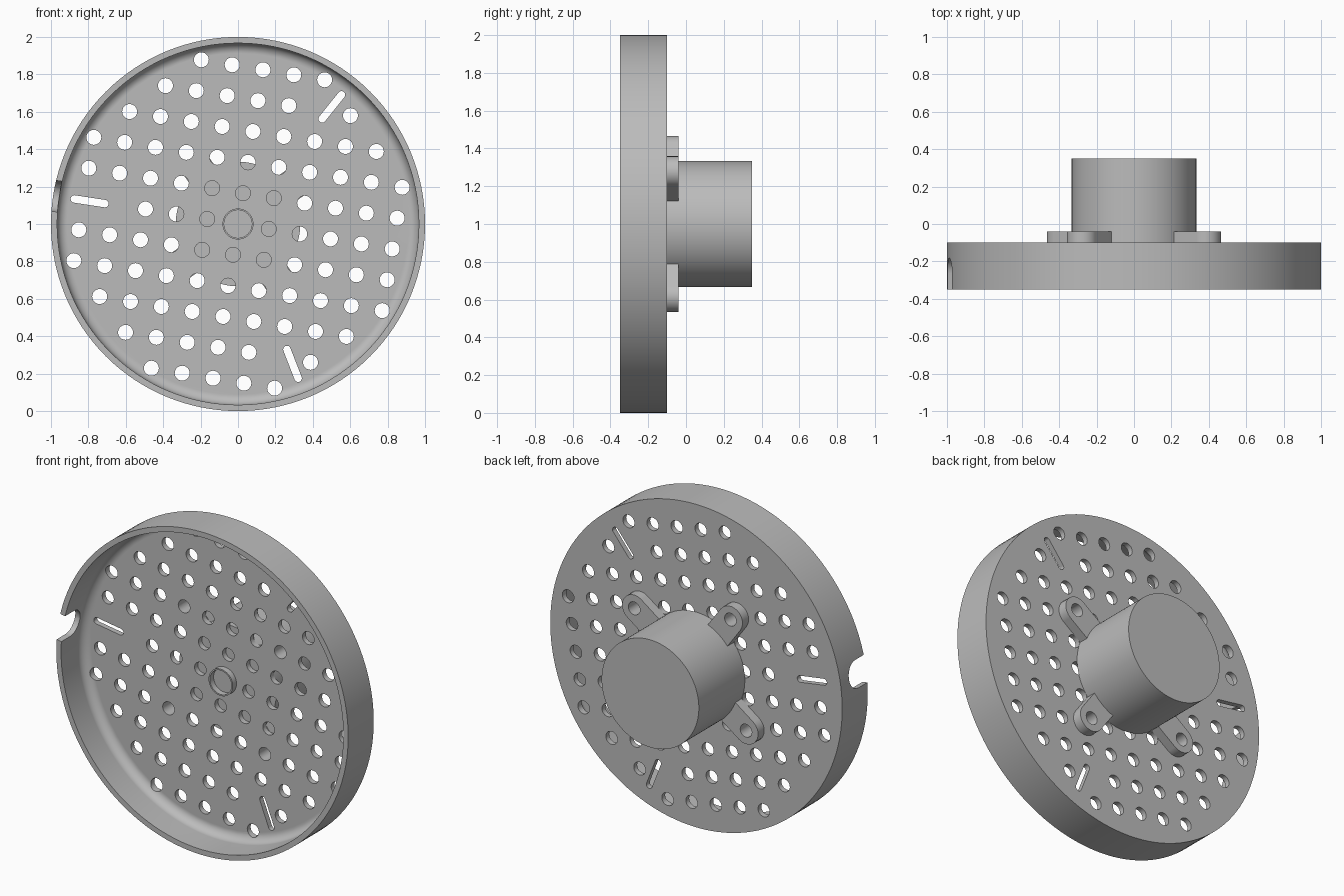
import bpy, bmesh
from math import sin, cos, pi, radians, sqrt
from mathutils import Vector, Matrix

if "Cube" in bpy.data.objects:
    bpy.data.objects.remove(bpy.data.objects["Cube"], do_unlink=True)

grey = bpy.data.materials.new("plain grey")
grey.use_nodes = True
grey.diffuse_color = (0.5, 0.5, 0.5, 1)
grey.node_tree.nodes["Principled BSDF"].inputs["Base Color"].default_value = (0.5, 0.5, 0.5, 1)

CENTRE = Vector((0, 0, 1))
TILT = radians(-9.2)       # rotation of the hole grid and the lugs
PITCH = 0.167
HOLE = 0.04


def finish(bm, name):
    bmesh.ops.recalc_face_normals(bm, faces=bm.faces)
    mesh = bpy.data.meshes.new(name)
    bm.to_mesh(mesh)
    bm.free()
    obj = bpy.data.objects.new(name, mesh)
    bpy.context.collection.objects.link(obj)
    mesh.materials.append(grey)
    return obj


def activate(obj):
    bpy.ops.object.select_all(action='DESELECT')
    obj.select_set(True)
    bpy.context.view_layer.objects.active = obj


def smooth(obj):
    activate(obj)
    bpy.ops.object.shade_smooth_by_angle(angle=radians(30))
    obj.modifiers.new("even shading", 'WEIGHTED_NORMAL').keep_sharp = True


def revolve(name, profile, steps=128, closed=False):
    """Spin (radius, y) points around the y axis through the centre."""
    bm = bmesh.new()
    verts = [bm.verts.new((r, y, 1)) for r, y in profile]
    edges = [bm.edges.new(p) for p in zip(verts, verts[1:])]
    if closed:
        edges.append(bm.edges.new((verts[-1], verts[0])))
    bmesh.ops.spin(bm, geom=verts + edges, cent=CENTRE, axis=(0, 1, 0),
                   angle=2 * pi, steps=steps, use_duplicate=False)
    bmesh.ops.remove_doubles(bm, verts=bm.verts, dist=1e-4)
    bmesh.ops.dissolve_limit(bm, angle_limit=radians(0.3), verts=bm.verts, edges=bm.edges)
    return finish(bm, name)


def prism(bm, outline, y0, y1):
    """Extrude a closed (x, z) outline, measured from the centre, along y."""
    face = bm.faces.new([bm.verts.new((x, y0, z + 1)) for x, z in outline])
    new = bmesh.ops.extrude_face_region(bm, geom=[face])["geom"]
    moved = [v for v in new if isinstance(v, bmesh.types.BMVert)]
    bmesh.ops.translate(bm, vec=(0, y1 - y0, 0), verts=moved)


def capsule(start, end, radius, angle, steps=12):
    """Rounded bar lying along a radius at the given angle."""
    arc = [-pi / 2 + pi * k / steps for k in range(steps + 1)]
    pts = [(end + radius * cos(a), radius * sin(a)) for a in arc]
    pts += [(start - radius * cos(a), -radius * sin(a)) for a in arc]
    return [(x * cos(angle) - z * sin(angle), x * sin(angle) + z * cos(angle)) for x, z in pts]


def circle(x, z, radius, steps=24):
    return [(x + radius * cos(2 * pi * k / steps), z + radius * sin(2 * pi * k / steps))
            for k in range(steps)]


def cut(obj, bm):
    cutter = finish(bm, "cutter")
    cutter.hide_render = True
    mod = obj.modifiers.new("cut", 'BOOLEAN')
    mod.operation, mod.solver, mod.object = 'DIFFERENCE', 'EXACT', cutter
    activate(obj)
    bpy.ops.object.modifier_apply(modifier=mod.name)
    bpy.data.objects.remove(cutter, do_unlink=True)


# Shallow dish with a rounded inner corner
WALL, FLOOR, FILLET = 0.967, -0.133, 0.055
corner = [(WALL - FILLET + FILLET * sin(a), FLOOR - FILLET + FILLET * cos(a))
          for a in (pi / 2 * k / 8 for k in range(9))]
dish = revolve("perforated_dish",
               [(0, FLOOR)] + corner + [(WALL, -0.35), (1, -0.35), (1, -0.1), (0, -0.1)])

# Grid of round holes, left out where the slots and the hub sit
holes = bmesh.new()
skipped = {(0, 0), (-5, 0), (-4, 0), (2, 4), (2, -4)}
for i in range(-5, 6):
    for j in range(-5, 6):
        if i * i + j * j < 30 and (i, j) not in skipped:
            x = PITCH * (i * cos(TILT) - j * sin(TILT))
            z = PITCH * (i * sin(TILT) + j * cos(TILT))
            prism(holes, circle(x, z, HOLE), -0.2, -0.05)

# Three radial slots
for k in range(3):
    prism(holes, capsule(0.72, 0.885, 0.02, radians(51.3 + 120 * k)), -0.2, -0.05)
cut(dish, holes)

# Rounded cable notch in the rim
notch = bmesh.new()
outline = capsule(-0.5, -0.265, 0.083, 0)
prism(notch, [(x, z - 1) for x, z in outline], 0, 0.2)
bmesh.ops.transform(notch, verts=notch.verts, matrix=Matrix(
    ((0, 1, 0, 0.9), (1, 0, 0, 0), (0, 0, 1, 0), (0, 0, 0, 1))))
bmesh.ops.rotate(notch, verts=notch.verts, cent=(0, 0, 0),
                 matrix=Matrix.Rotation(-radians(171.3), 3, 'Y'))
bmesh.ops.translate(notch, verts=notch.verts, vec=CENTRE)
cut(dish, notch)
smooth(dish)

# Motor drum on the back
MOTOR = 0.333
smooth(revolve("motor_drum", [(0, -0.1), (MOTOR, -0.1), (MOTOR, 0.35), (0, 0.35)]))

# Small hub collar in the middle of the dish
smooth(revolve("hub_collar", [(0.074, -0.17), (0.083, -0.17), (0.083, -0.12), (0.074, -0.12)],
               steps=48, closed=True))

# Four mounting lugs around the motor, drilled in line with the grid
reach = PITCH * 2 * sqrt(2)
for k, side in enumerate(("upper_left", "upper_right", "lower_right", "lower_left")):
    angle = TILT + pi / 4 + k * pi / 2
    bm = bmesh.new()
    prism(bm, capsule(0.22, reach, 0.083, angle), -0.1, -0.04)
    lug = finish(bm, side + "_lug")
    drill = bmesh.new()
    prism(drill, circle(reach * cos(angle), reach * sin(angle), HOLE), -0.2, 0.1)
    cut(lug, drill)
    smooth(lug)
